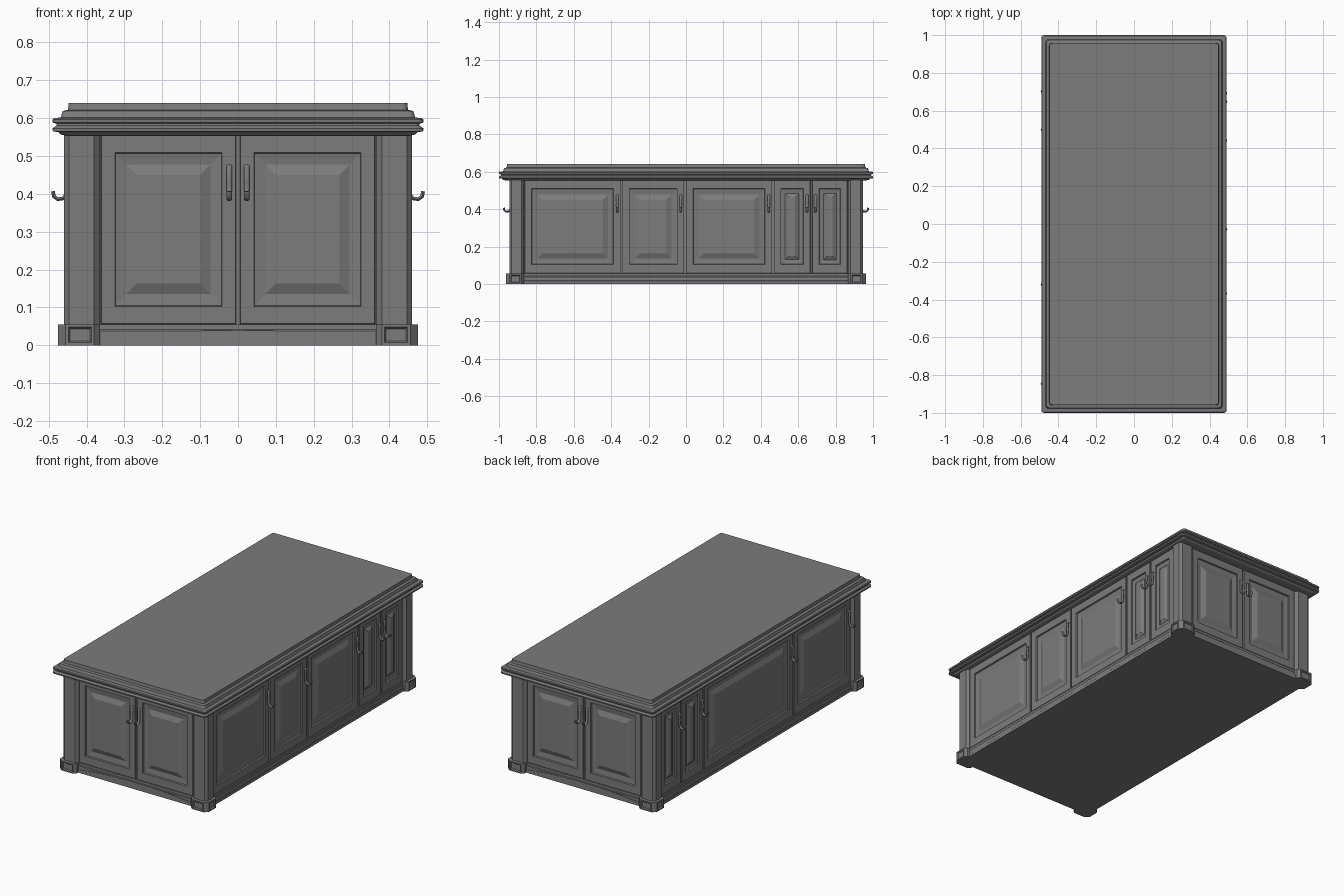
import bpy, bmesh, math
from mathutils import Matrix, Vector

cube = bpy.data.objects.get("Cube")
if cube:
    bpy.data.objects.remove(cube, do_unlink=True)

grey = bpy.data.materials.new("dark grey paint")
grey.use_nodes = True
grey.diffuse_color = (0.2, 0.2, 0.2, 1)
grey.node_tree.nodes["Principled BSDF"].inputs["Base Color"].default_value = (0.2, 0.2, 0.2, 1)

HX, HY = 0.445, 0.93          # door plane half sizes
Z0, Z1 = 0.057, 0.556         # door bottom and top


def make(name, bm, matrix=Matrix()):
    bmesh.ops.recalc_face_normals(bm, faces=bm.faces[:])
    mesh = bpy.data.meshes.new(name)
    bm.to_mesh(mesh)
    bm.free()
    mesh.materials.append(grey)
    ob = bpy.data.objects.new(name, mesh)
    ob.matrix_world = matrix
    bpy.context.collection.objects.link(ob)
    return ob


def loft(rings):
    """Skin closed rings of equal length and cap both ends."""
    bm = bmesh.new()
    loops = [[bm.verts.new(p) for p in ring] for ring in rings]
    n = len(loops[0])
    for a, b in zip(loops, loops[1:]):
        for i in range(n):
            j = (i + 1) % n
            bm.faces.new((a[i], a[j], b[j], b[i]))
    bm.faces.new(loops[0][::-1])
    bm.faces.new(loops[-1])
    return bm


def rounded_rect(hx, hy, r, z, steps=4):
    ring = []
    for k, (sx, sy) in enumerate(((1, 1), (-1, 1), (-1, -1), (1, -1))):
        for s in range(steps + 1):
            a = (k + s / steps) * math.pi / 2
            ring.append((sx * (hx - r) + r * math.cos(a), sy * (hy - r) + r * math.sin(a), z))
    return ring


def side_matrix(quarter):
    """Local x runs along the side, local -y points outward."""
    dist = HY if quarter % 2 == 0 else HX
    return Matrix.Rotation(quarter * math.pi / 2, 4, 'Z') @ Matrix.Translation((0, -dist, 0))


# Carcass behind the doors
make("carcass", loft([rounded_rect(HX - 0.015, HY - 0.015, 0.002, z, 1) for z in (0.01, 0.57)]))

# Stepped baseboard
base = [(0.006, 0), (0.006, 0.015), (0.003, 0.018), (0.003, 0.038), (0.0, 0.042), (0.0, 0.055)]
make("baseboard", loft([rounded_rect(HX + o, HY + o, 0.01, z, 1) for o, z in base]))

# Moulded top
profile = [(0.452, 0.553), (0.468, 0.557), (0.474, 0.563), (0.489, 0.565), (0.49, 0.573),
           (0.48, 0.58), (0.48, 0.586), (0.489, 0.588), (0.49, 0.596), (0.486, 0.6),
           (0.468, 0.602), (0.463, 0.619), (0.449, 0.622), (0.447, 0.64)]
make("moulded_top", loft([rounded_rect(x, x + 0.51, 0.015, z) for x, z in profile]))


# Corner posts and their feet, mirrored to all four corners
def corner_prism(name, hx, hy, chamfer, z0, z1):
    out = [(0.365, hy - 0.015), (0.38, hy), (hx - chamfer, hy), (hx, hy - chamfer),
           (hx, 0.88), (hx - 0.015, 0.865), (0.365, 0.865)]
    bm = loft([[(x, y, z) for x, y in out] for z in (z0, z1)])
    ob_faces = [f for f in bm.faces if abs(f.normal.z) < 0.5]
    return bm, ob_faces


def mirror_corners(ob):
    mod = ob.modifiers.new("corners", 'MIRROR')
    mod.use_axis = (True, True, False)
    mod.use_mirror_merge = False


bm, _ = corner_prism("post", 0.46, 0.945, 0.013, 0.05, 0.557)
mirror_corners(make("corner_post", bm))

bm, _ = corner_prism("foot", 0.475, 0.963, 0.02, 0, 0.055)
bmesh.ops.recalc_face_normals(bm, faces=bm.faces[:])
fronts = [f for f in bm.faces if f.normal.x > 0.99 or f.normal.y > 0.99]
bmesh.ops.inset_individual(bm, faces=fronts, thickness=0.01)
bmesh.ops.inset_individual(bm, faces=fronts, thickness=0.006, depth=-0.006)
mirror_corners(make("corner_foot", bm))

# Shallow arch on the two end baseboards
for q, label in ((0, "front"), (2, "back")):
    arch = [(-0.365, 0.015)] + [(0.365 * t / 8, 0.018 + 0.022 * (1 - (t / 8) ** 2))
                               for t in range(-8, 9)] + [(0.365, 0.015)]
    make(label + "_arch", loft([[(x, y, z) for x, z in arch] for y in (0, -0.006)]), side_matrix(q))


# Raised panel door: nested rectangles at stepped depths
def door(name, q, u0, u1):
    w = min(0.03, (u1 - u0) * 0.12)
    steps = [(0, 0.02), (0, 0.001), (0.001, 0), (0.037, 0), (0.039, 0.008),
             (0.037 + w, 0.012), (0.037 + 1.9 * w, 0.001)]
    rings = []
    for m, y in steps:
        v = min(m * 1.25, m + 0.012)
        a, b, c, d = u0 + m, u1 - m, Z0 + v, Z1 - v
        rings.append([(a, y, c), (b, y, c), (b, y, d), (a, y, d)])
    make(name, loft(rings), side_matrix(q))


# Hooked pull handle: flat stem bent into an upturned hook
def handle(name, q, u):
    path = [(0.001, 0.474), (0.008, 0.468), (0.006, 0.43), (0.008, 0.4), (0.017, 0.388),
            (0.031, 0.386), (0.041, 0.393), (0.044, 0.407)]
    pts = [Vector((u, -o, z)) for o, z in path]
    rings = []
    for i, p in enumerate(pts):
        t = (pts[min(i + 1, len(pts) - 1)] - pts[max(i - 1, 0)]).normalized()
        side = Vector((1, 0, 0))
        nrm = t.cross(side)
        rings.append([p + side * 0.0075 * math.cos(k * math.pi / 4)
                      + nrm * 0.005 * math.sin(k * math.pi / 4) for k in range(8)])
    ob = make(name, loft(rings), side_matrix(q))
    bpy.ops.object.select_all(action='DESELECT')
    ob.select_set(True)
    bpy.context.view_layer.objects.active = ob
    bpy.ops.object.shade_smooth_by_angle(angle=math.radians(50))


# Each side: door edges along it, and which end of each door has the handle
END = 0.367
layout = {
    "front": (0, [-END, 0, END], [1, -1]),
    "left": (1, [-0.868, -0.345, -0.005, 0.465, 0.67, 0.868], [1, 1, 1, 1, -1]),
    "back": (2, [-END, 0, END], [1, -1]),
    "right": (3, [-0.868, -0.68, -0.475, 0.345, 0.868], [1, 1, 1, 1]),
}
for side, (q, edges, ends) in layout.items():
    for i, end in enumerate(ends):
        u0, u1 = edges[i] + 0.005, edges[i + 1] - 0.005
        door(f"{side}_door_{i + 1}", q, u0, u1)
        handle(f"{side}_handle_{i + 1}", q, (u1 if end > 0 else u0) - end * 0.018)
